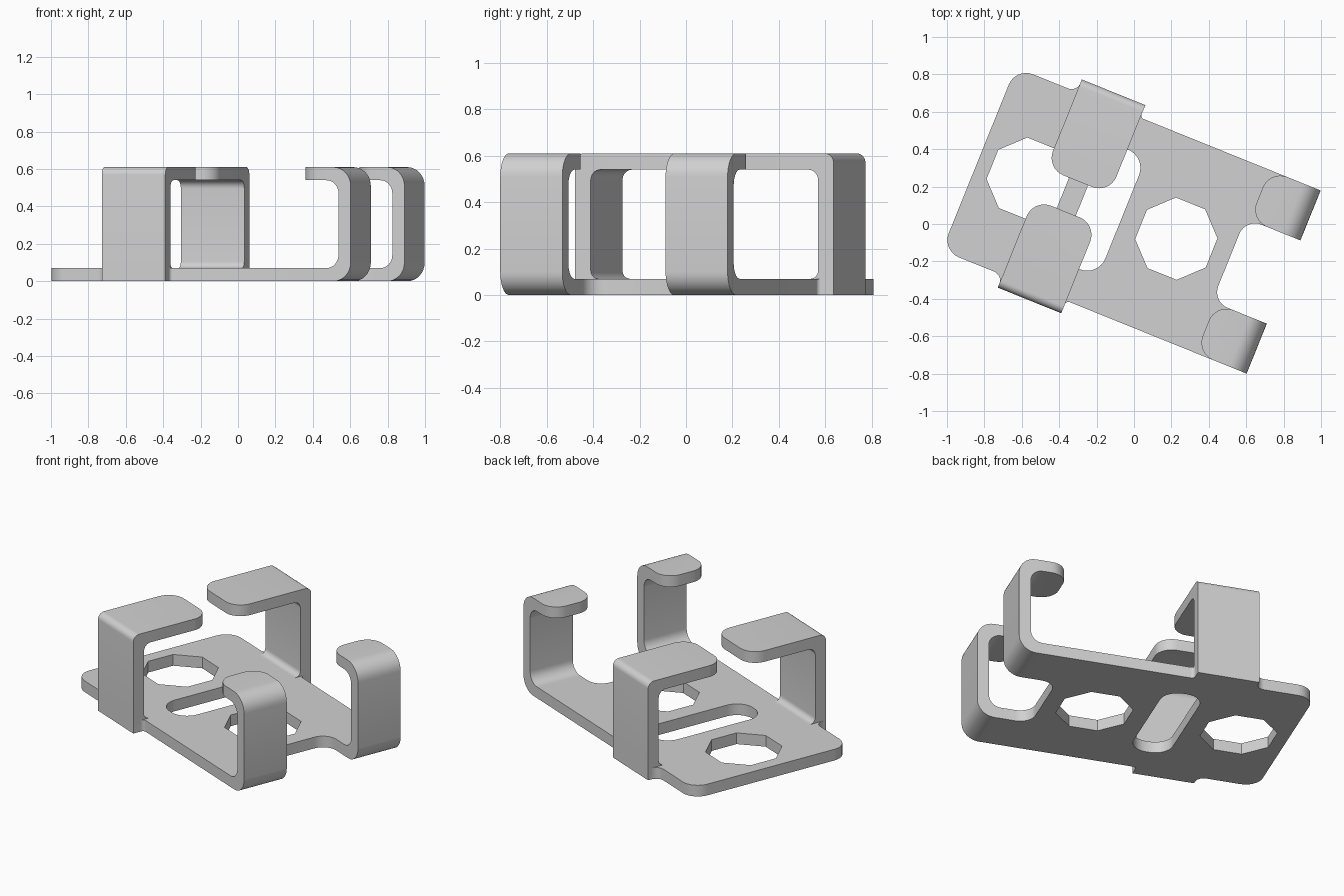
import bpy, bmesh, math
from mathutils import Vector

if "Cube" in bpy.data.objects:
    bpy.data.objects.remove(bpy.data.objects["Cube"])

ANGLE = math.radians(-22)      # the whole bracket sits turned on the ground
OFFSET = (0.0045, 0.011, 0)
T, H = 0.07, 0.61              # sheet thickness, total height
W = 0.528                      # half width of the plate

grey = bpy.data.materials.new("plain_grey")
grey.diffuse_color = (0.64, 0.64, 0.64, 1)
grey.use_nodes = True
grey.node_tree.nodes["Principled BSDF"].inputs["Base Color"].default_value = grey.diffuse_color


def rounded(corners, steps=8):
    """Polygon from (x, y, radius) corners, each filleted by an arc."""
    out = []
    n = len(corners)
    for i, (x, y, r) in enumerate(corners):
        p = Vector((x, y))
        if r == 0:
            out.append(p)
            continue
        a = (Vector(corners[i - 1][:2]) - p).normalized()
        b = (Vector(corners[(i + 1) % n][:2]) - p).normalized()
        half = a.angle(b) / 2
        c = p + (a + b).normalized() * (r / math.sin(half))
        start = p + a * (r / math.tan(half)) - c
        end = p + b * (r / math.tan(half)) - c
        sweep = math.pi - 2 * half
        for k in range(steps + 1):
            t = k / steps
            out.append(c + (start * math.sin((1 - t) * sweep)
                            + end * math.sin(t * sweep)) / math.sin(sweep))
    return out


def prism(name, loops, lo, hi, place):
    """Fill the loops (outline plus holes) and extrude from lo to hi."""
    bm = bmesh.new()
    edges = []
    for loop in loops:
        vs = [bm.verts.new(place(p.x, p.y, lo)) for p in loop]
        edges += [bm.edges.new((vs[i - 1], vs[i])) for i in range(len(vs))]
    if len(loops) == 1:
        bm.faces.new(vs)
    else:
        bmesh.ops.triangle_fill(bm, use_beauty=True, edges=edges)
    ext = bmesh.ops.extrude_face_region(bm, geom=bm.faces[:], use_keep_orig=True)
    move = Vector(place(0, 0, hi)) - Vector(place(0, 0, lo))
    bmesh.ops.translate(bm, vec=move,
                        verts=[g for g in ext["geom"] if isinstance(g, bmesh.types.BMVert)])
    bmesh.ops.recalc_face_normals(bm, faces=bm.faces[:])
    me = bpy.data.meshes.new(name)
    bm.to_mesh(me)
    bm.free()
    me.materials.append(grey)
    ob = bpy.data.objects.new(name, me)
    bpy.context.collection.objects.link(ob)
    return ob


def activate(ob):
    bpy.ops.object.select_all(action='DESELECT')
    ob.select_set(True)
    bpy.context.view_layer.objects.active = ob


def finish(ob):
    activate(ob)
    bpy.ops.object.shade_smooth_by_angle(angle=math.radians(30))
    ob.rotation_euler.z = ANGLE
    ob.location = OFFSET


def trim(ob, cutter):
    """Keep only the part of ob inside the rounded plan shape."""
    m = ob.modifiers.new("trim", 'BOOLEAN')
    m.operation, m.solver, m.object = 'INTERSECT', 'EXACT', cutter
    activate(ob)
    bpy.ops.object.modifier_apply(modifier=m.name)
    bpy.data.objects.remove(cutter)


def flat(a, b, h):
    return (a, b, h)


def octagon(cx, r=0.22):
    return [Vector((cx + r * math.cos(math.radians(22.5 + 45 * k)),
                    r * math.sin(math.radians(22.5 + 45 * k)))) for k in range(8)]


# Base plate: half outline mirrored across its long axis, with tabs under the clips
C0, C1, CV = -0.548, -0.182, 0.6
P0, P1, PV = 0.565, 0.858, 0.24
half = [(-0.9, W, 0.1), (C0, W, 0.05), (C0, CV, 0), (C1, CV, 0), (C1, W, 0.02),
        (0.7, W, 0), (0.7, PV, 0), (0.542, PV, 0.09)]
outline = half + [(x, -y, r) for x, y, r in reversed(half)]
slot = [(-0.305, -0.345, 0.105), (-0.073, -0.345, 0.105),
        (-0.073, 0.345, 0.105), (-0.305, 0.345, 0.105)]
plate = prism("base_plate", [rounded(outline), rounded(slot),
                             octagon(-0.618), octagon(0.239)], 0, T, flat)
finish(plate)

for s, side in ((1, "back"), (-1, "front")):
    # Wide side clip: wall rooted in the plate and long top arm
    prof = rounded([(CV, T, 0), (CV, H, 0.04), (0.0, H, 0), (0.0, H - T, 0),
                    (W, H - T, 0.045), (W, T, 0.035), (0.48, T, 0),
                    (0.48, 0.04, 0), (0.59, 0.04, 0), (0.59, T, 0)])
    clip = prism(side + "_clip", [prof], -0.7, -0.05, lambda a, b, h: (h, s * a, b))
    plan = rounded([(C0, s * 0.088, 0.1), (C1, s * 0.088, 0.1),
                    (C1, s * 0.8, 0), (C0, s * 0.8, 0)])
    trim(clip, prism("clip_cutter", [plan], -0.2, 0.9, flat))
    finish(clip)

    # End hook: rounded bend up from the plate and a short top lip
    prof = rounded([(0.7, 0, 0), (P1, 0, 0.1), (P1, H, 0.1), (0.5, H, 0),
                    (0.5, H - T, 0), (P1 - T, H - T, 0.07), (P1 - T, T, 0.07), (0.7, T, 0)])
    hook = prism(side + "_hook", [prof], s * 0.15, s * 0.65, lambda a, b, h: (a, h, b))
    plan = rounded([(P0, s * PV, 0.1), (P0, s * W, 0.1),
                    (1.0, s * W, 0), (1.0, s * PV, 0)])
    trim(hook, prism("hook_cutter", [plan], -0.2, 0.9, flat))
    finish(hook)
